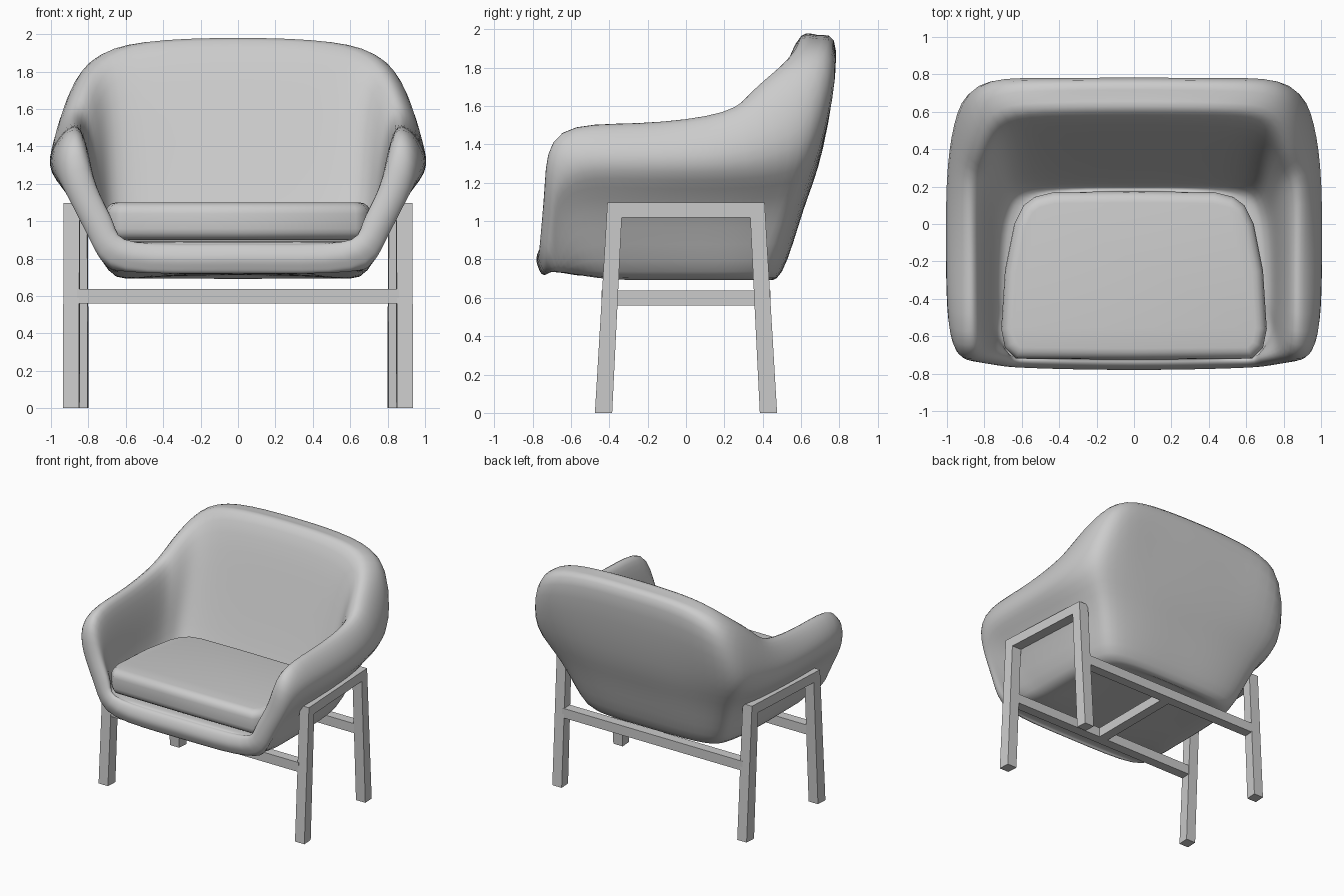
import bpy
import bmesh
from mathutils import Vector

cube = bpy.data.objects.get("Cube")
if cube:
    bpy.data.objects.remove(cube, do_unlink=True)

# One plain grey for everything
GREY = (0.6, 0.6, 0.6, 1.0)
grey = bpy.data.materials.new("plain_grey")
grey.use_nodes = True
grey.diffuse_color = GREY
grey.node_tree.nodes["Principled BSDF"].inputs["Base Color"].default_value = GREY


def make_object(name, bm):
    """Turn a bmesh into a named, coloured object."""
    bmesh.ops.recalc_face_normals(bm, faces=bm.faces)
    mesh = bpy.data.meshes.new(name)
    bm.to_mesh(mesh)
    bm.free()
    mesh.materials.append(grey)
    obj = bpy.data.objects.new(name, mesh)
    bpy.context.collection.objects.link(obj)
    return obj


def extrude_outline(points, offset):
    """Closed prism from an outline, pushed along the offset vector."""
    bm = bmesh.new()
    face = bm.faces.new([bm.verts.new(p) for p in points])
    result = bmesh.ops.extrude_face_region(bm, geom=[face], use_keep_orig=True)
    moved = [g for g in result["geom"] if isinstance(g, bmesh.types.BMVert)]
    bmesh.ops.translate(bm, verts=moved, vec=offset)
    return bm


def box(name, low, high):
    (x0, y0, z0), (x1, y1, z1) = low, high
    base = [(x0, y0, z0), (x1, y0, z0), (x1, y1, z0), (x0, y1, z0)]
    return make_object(name, extrude_outline(base, (0, 0, z1 - z0)))


def full_ring(half):
    """Complete a half ring (front centre to back centre) by mirroring in x."""
    return [Vector(p) for p in half] + [Vector((-x, y, z)) for x, y, z in half[-2:0:-1]]


def fit_cage(targets, rounds=4):
    """Cage rings whose subdivided surface passes close to the target rings."""
    cage = [[p.copy() for p in ring] for ring in targets]
    count = len(cage[0])
    weights = ((-1, 1), (0, 4), (1, 1))
    for _ in range(rounds):
        old = [[p.copy() for p in ring] for ring in cage]
        for r in range(1, len(cage) - 1):
            for k in range(count):
                limit = sum((old[r + i][(k + j) % count] * (a * b / 36)
                             for i, a in weights for j, b in weights), Vector())
                cage[r][k] += targets[r][k] - limit
    return cage


# Shell: rings running from the front lip, up the arm and around the back
base_xy = [(0, -.70), (.54, -.69), (.65, -.62), (.69, -.5), (.69, -.35), (.69, -.15),
           (.68, .15), (.65, .33), (.58, .45), (.35, .495), (0, .5)]
base = [(x, y, .735) for x, y in base_xy]
waist = [(0, -.735, .72), (.58, -.715, .73), (.73, -.67, .8), (.825, -.63, .98),
         (.85, -.48, 1.05), (.85, -.25, 1.05), (.825, .2, 1.05), (.78, .45, 1.06),
         (.71, .565, 1.07), (.4, .61, 1.07), (0, .615, 1.07)]
bulge = [(0, -.755, .73), (.6, -.74, .74), (.785, -.7, .89), (.91, -.675, 1.13),
         (.98, -.53, 1.25), (.995, -.25, 1.26), (.985, .22, 1.26), (.945, .53, 1.31),
         (.83, .68, 1.38), (.45, .71, 1.38), (0, .715, 1.38)]
outer = [(0, -.77, .76), (.6, -.755, .77), (.79, -.73, .94), (.905, -.71, 1.18),
         (.955, -.63, 1.39), (.975, -.25, 1.42), (.98, .2, 1.44), (.94, .5, 1.58),
         (.82, .74, 1.75), (.5, .78, 1.87), (0, .785, 1.89)]
crest = [(0, -.78, .81), (.56, -.77, .82), (.735, -.755, .97), (.84, -.735, 1.2),
         (.885, -.645, 1.46), (.89, -.25, 1.505), (.9, .2, 1.565), (.87, .39, 1.69),
         (.78, .615, 1.855), (.51, .675, 1.945), (0, .685, 1.965)]
inner = [(0, -.755, .87), (.55, -.745, .88), (.67, -.73, 1), (.765, -.7, 1.2),
         (.815, -.62, 1.41), (.825, -.25, 1.45), (.82, .15, 1.5), (.79, .32, 1.62),
         (.7, .5, 1.8), (.46, .56, 1.9), (0, .57, 1.925)]
seat = [(x * 1.04, -.7 + (y + .7) * .765, .89 + .04 * min(1, (y + .7) * 3)) for x, y in base_xy]
lining = [Vector(p).lerp(Vector(q), .5) for p, q in zip(inner, seat)]
underside = [(x * .8, y * .8, .715) for x, y in base_xy]
seat_floor = [(x * .8, y * .8, z) for x, y, z in seat]

halves = (underside, base, waist, bulge, outer, crest, inner, lining, seat, seat_floor)
rings = fit_cage([full_ring(h) for h in halves])
n = len(rings[0])

bm = bmesh.new()
loops = [[bm.verts.new(p) for p in ring] for ring in rings]
for lower, upper in zip(loops, loops[1:]):
    for k in range(n):
        j = (k + 1) % n
        bm.faces.new((lower[k], lower[j], upper[j], upper[k]))
for loop in (loops[0], loops[-1]):
    for k in range(n // 2):
        strip = dict.fromkeys((loop[k], loop[k + 1], loop[n - k - 1], loop[-k]))
        bm.faces.new(list(strip))
shell = make_object("shell", bm)
shell.data.polygons.foreach_set("use_smooth", [True] * len(shell.data.polygons))
subdivision = shell.modifiers.new("subdivision", "SUBSURF")
subdivision.levels = subdivision.render_levels = 2

# Seat cushion: tapered outline with rounded top and bottom edges
half = [(0, -.725, .9), (.63, -.72, .9), (.69, -.66, .9), (.71, -.56, .9), (.69, -.25, .9),
        (.64, 0, .9), (.59, .1, .9), (.53, .145, .9), (.43, .17, .9), (0, .175, .9)]
bm = extrude_outline(full_ring(half), (0, 0, .2))
rims = [e for e in bm.edges if abs(e.verts[0].co.z - e.verts[1].co.z) < .01]
bmesh.ops.bevel(bm, geom=rims, offset=.06, segments=4, profile=.5, affect="EDGES")
cushion = make_object("seat_cushion", bm)
bpy.ops.object.select_all(action="DESELECT")
cushion.select_set(True)
bpy.context.view_layer.objects.active = cushion
bpy.ops.object.shade_smooth_by_angle(angle=1.1)

# Side frames: splayed legs joined by a top rail, toed in towards the back
frame_profile = [(-.475, 0), (-.385, 0), (-.335, 1.018), (.335, 1.018),
                 (.385, 0), (.475, 0), (.41, 1.097), (-.41, 1.097)]
for side, label in ((1, "left"), (-1, "right")):
    points = [(side * (.825 - .055 * y), y, z) for y, z in frame_profile]
    make_object(label + "_leg_frame", extrude_outline(points, (side * .085, 0, 0)))

# Stretchers: one between each pair of legs, and one joining them in the middle
box("front_stretcher", (-.86, -.44, .56), (.86, -.36, .638))
box("back_stretcher", (-.82, .36, .56), (.82, .44, .638))
box("middle_stretcher", (-.04, -.36, .56), (.04, .36, .638))
